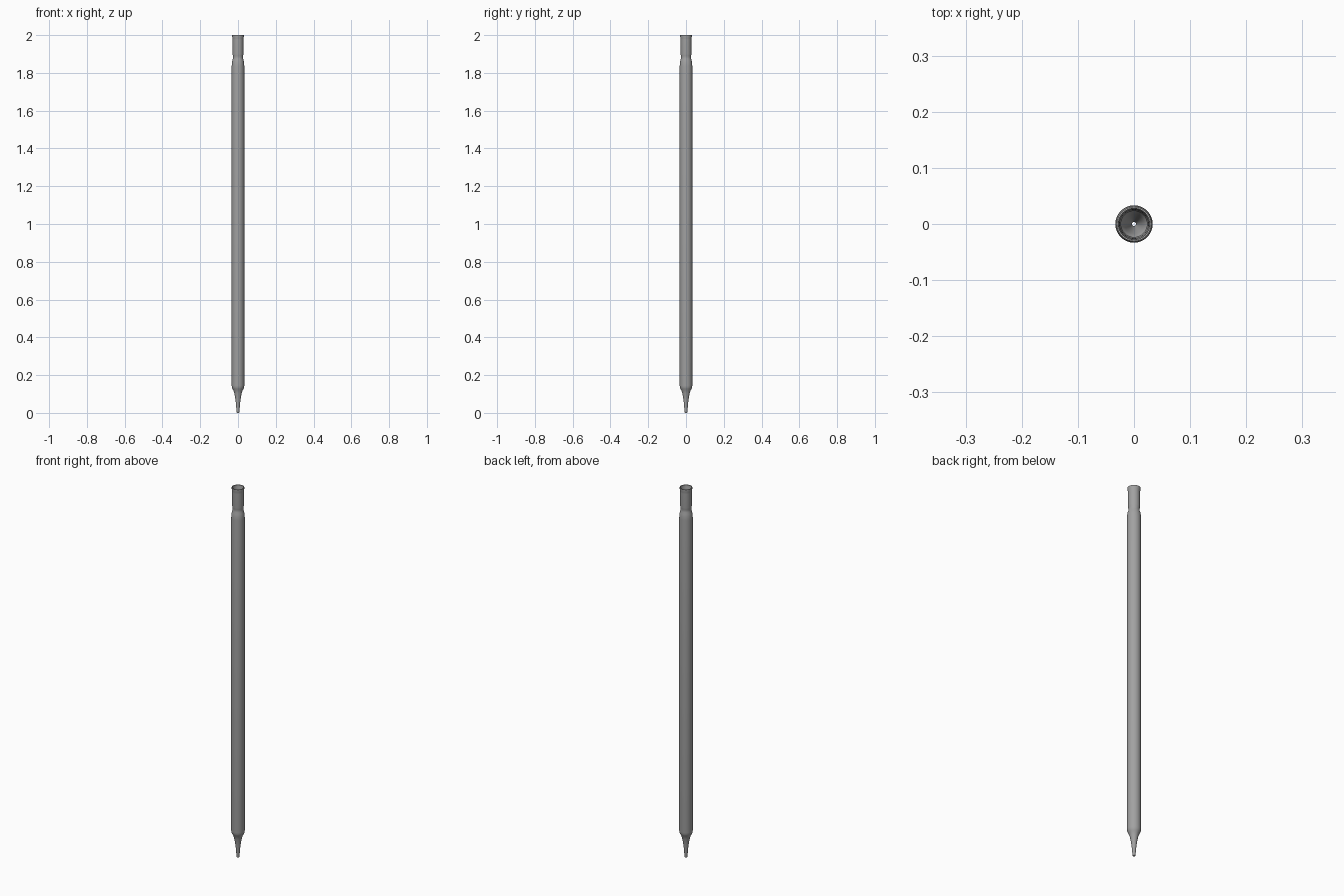
import bpy, bmesh, math

if "Cube" in bpy.data.objects:
    bpy.data.objects.remove(bpy.data.objects["Cube"])

SIDES = 32
WALL = 0.003

# Outer silhouette as (radius, height), from the tip opening to the flared mouth
outer = [
    (0.0065, 0.0), (0.0085, 0.02), (0.011, 0.05), (0.015, 0.08),
    (0.020, 0.105), (0.024, 0.118), (0.029, 0.127), (0.032, 0.134), (0.0333, 0.145),
    (0.0333, 1.835), (0.0325, 1.85), (0.030, 1.866), (0.027, 1.876), (0.0262, 1.884),
    (0.0275, 1.892), (0.0285, 1.90), (0.0285, 1.975), (0.029, 1.983),
    (0.0308, 1.991), (0.0308, 2.0),
]
# Inner bore follows the outside at a constant wall thickness
inner = [(r - WALL, z) for r, z in reversed(outer)]
profile = outer + inner

# Hollow glass tube: lathe the closed profile
bm = bmesh.new()
rings = []
for r, z in profile:
    rings.append([bm.verts.new((r * math.cos(2 * math.pi * i / SIDES),
                                r * math.sin(2 * math.pi * i / SIDES), z))
                  for i in range(SIDES)])
for a, b in zip(rings, rings[1:] + rings[:1]):
    for i in range(SIDES):
        j = (i + 1) % SIDES
        bm.faces.new((a[i], a[j], b[j], b[i]))
bmesh.ops.recalc_face_normals(bm, faces=bm.faces)

mesh = bpy.data.meshes.new("pipette_tube")
bm.to_mesh(mesh)
bm.free()
tube = bpy.data.objects.new("pipette_tube", mesh)
bpy.context.collection.objects.link(tube)

# Dark grey colour
mat = bpy.data.materials.new("dark_grey")
mat.diffuse_color = (0.36, 0.36, 0.36, 1)
mat.use_nodes = True
mat.node_tree.nodes["Principled BSDF"].inputs["Base Color"].default_value = mat.diffuse_color
mesh.materials.append(mat)

# Smooth shading, keeping the rim edges sharp
bpy.context.view_layer.objects.active = tube
tube.select_set(True)
bpy.ops.object.shade_smooth_by_angle(angle=math.radians(40))
